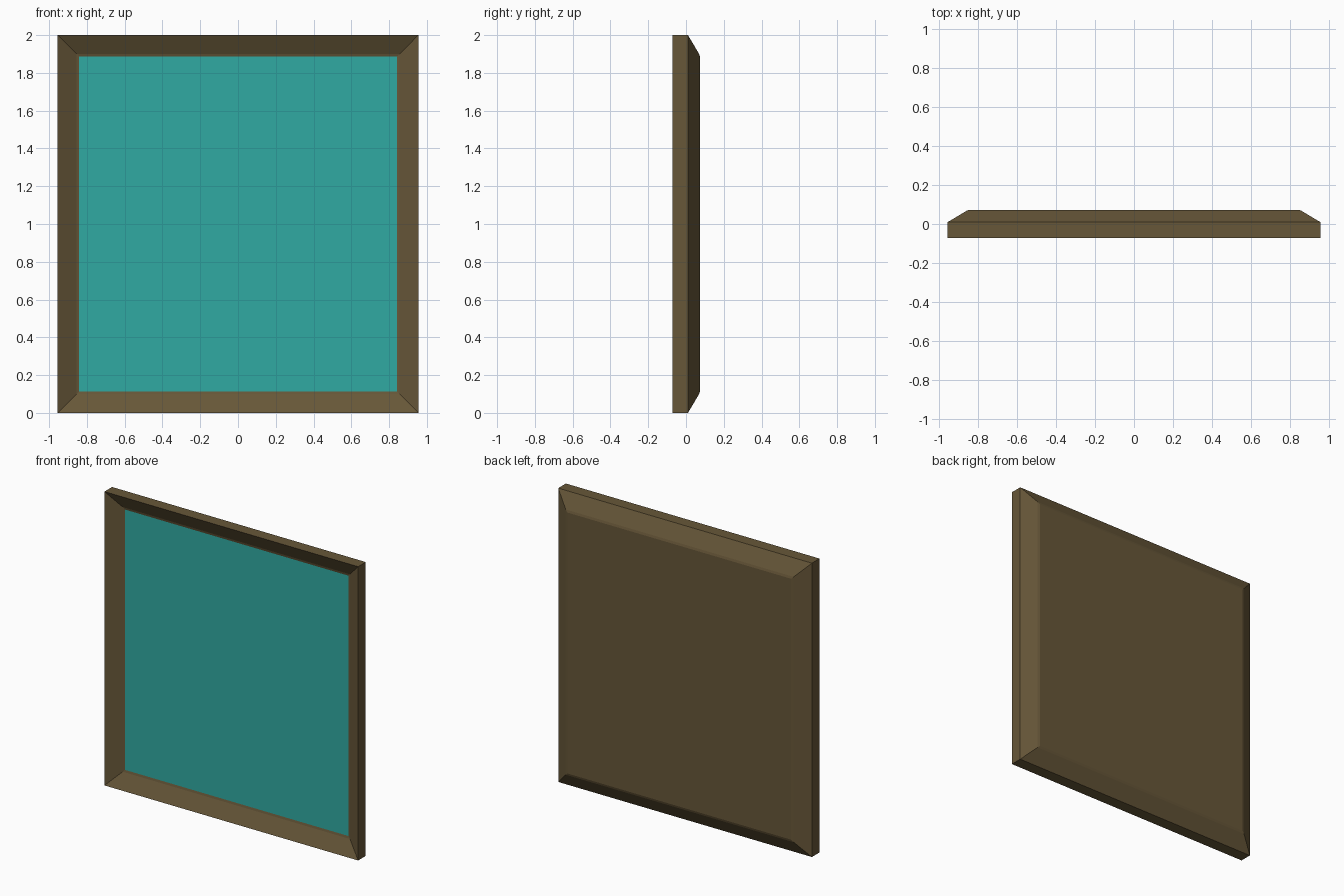
import bpy, bmesh

if "Cube" in bpy.data.objects:
    bpy.data.objects.remove(bpy.data.objects["Cube"])

W, H = 0.955, 2.0  # half width, height


def material(name, rgb):
    m = bpy.data.materials.new(name)
    m.diffuse_color = (*rgb, 1)
    m.use_nodes = True
    m.node_tree.nodes["Principled BSDF"].inputs["Base Color"].default_value = m.diffuse_color
    return m


def rect_loft(name, profile, mat, cap_start=False, cap_end=False):
    """Loft rectangles given as (inset from outer edge, y)."""
    bm = bmesh.new()
    loops = []
    for i, y in profile:
        x, lo, hi = W - i, i, H - i
        loops.append([bm.verts.new(p) for p in
                      ((-x, y, lo), (x, y, lo), (x, y, hi), (-x, y, hi))])
    for a, b in zip(loops, loops[1:]):
        for k in range(4):
            n = (k + 1) % 4
            bm.faces.new((a[k], a[n], b[n], b[k]))
    if cap_start:
        bm.faces.new(loops[0])
    if cap_end:
        bm.faces.new(loops[-1][::-1])
    me = bpy.data.meshes.new(name)
    bm.to_mesh(me)
    bm.free()
    me.materials.append(mat)
    ob = bpy.data.objects.new(name, me)
    bpy.context.collection.objects.link(ob)
    return ob


wood = material("wood", (0.135, 0.095, 0.04))
teal = material("teal", (0.03, 0.4, 0.36))

# Frame: narrow lip, sloped front, outer wall, chamfered and closed back
rect_loft("frame", [(0.114, -0.014), (0.099, -0.018), (0.0, -0.072),
                    (0.0, 0.01), (0.097, 0.068), (0.112, 0.073)],
          wood, cap_end=True)

# Pane filling the front opening
rect_loft("pane", [(0.114, -0.014)], teal, cap_start=True)
